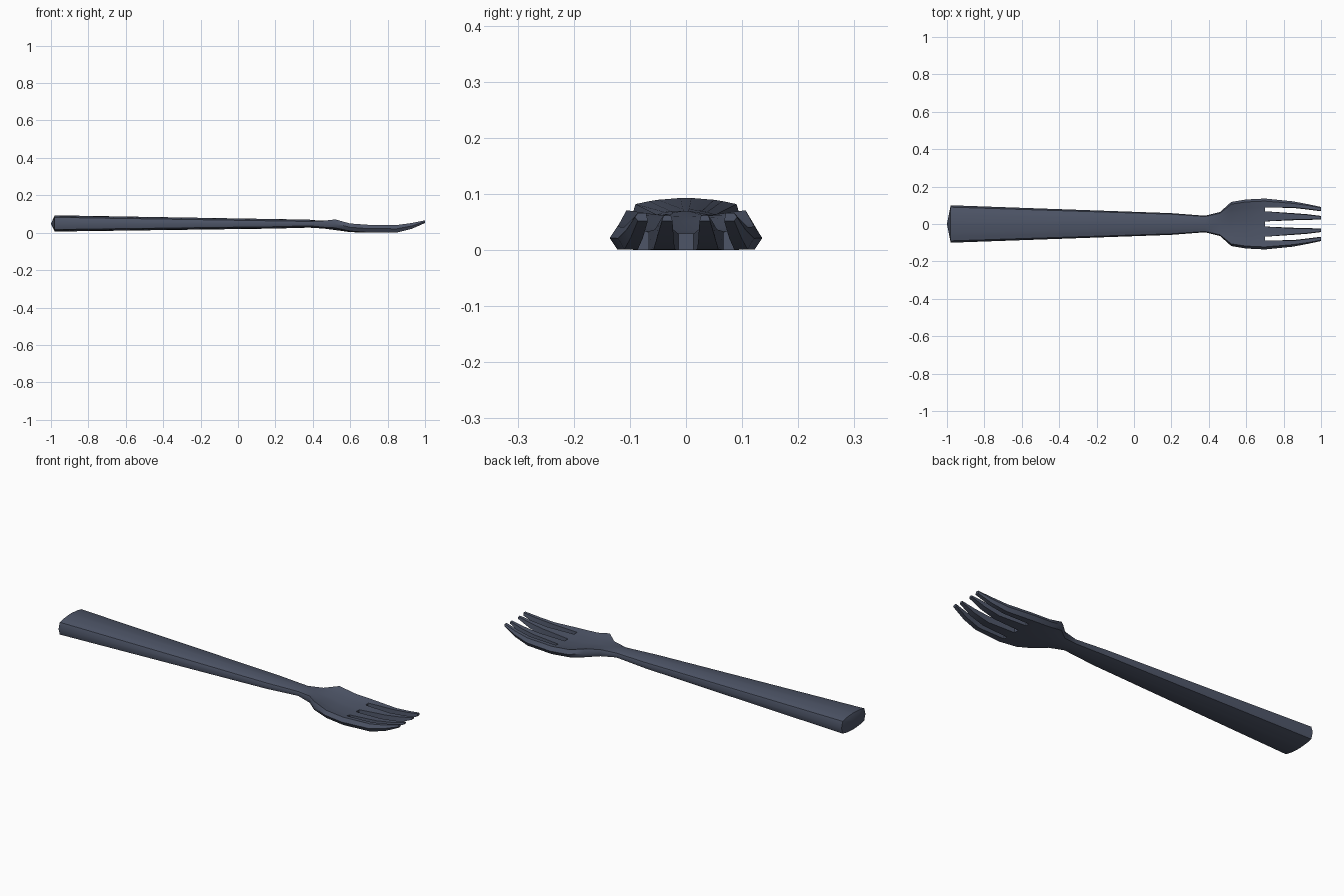
import bpy, bmesh

if "Cube" in bpy.data.objects:
    bpy.data.objects.remove(bpy.data.objects["Cube"])

# Cross-section columns, as fractions of the half width
COLS = [-0.9, -0.65, -0.5, -0.1, 0.1, 0.5, 0.65, 0.9]

# x, half width, top centre, top edge, bottom centre, bottom edge
STATIONS = [
    (-0.98, 0.100, 0.093, 0.082, 0.006, 0.017),
    (0.20, 0.058, 0.073, 0.063, 0.022, 0.032),
    (0.38, 0.044, 0.070, 0.060, 0.027, 0.037),
    (0.46, 0.064, 0.060, 0.064, 0.022, 0.029),
    (0.52, 0.118, 0.051, 0.071, 0.014, 0.026),
    (0.60, 0.131, 0.036, 0.049, 0.003, 0.009),
    (0.70, 0.136, 0.029, 0.042, 0.000, 0.001),
]

# Tine outlines: x, inner pair y range, outer pair y range and side, bottom, top
TINES = [
    (0.85, (0.020, 0.058), (0.086, 0.110, 0.121), 0.001, 0.041),
    (0.93, (0.022, 0.052), (0.077, 0.099, 0.106), 0.021, 0.052),
    (1.00, (0.024, 0.043), (0.068, 0.086, 0.091), 0.052, 0.066),
]

bm = bmesh.new()


def bridge(a, b):
    n = len(a)
    for i in range(n):
        j = (i + 1) % n
        bm.faces.new((a[i], a[j], b[j], b[i]))


def body_ring(x, w, tc, te, bc, be):
    def height(c, e, f):
        return c + (e - c) * (f / 0.9) ** 2
    top = [bm.verts.new((x, f * w, height(tc, te, f))) for f in COLS]
    bot = [bm.verts.new((x, f * w, height(bc, be, f))) for f in COLS]
    mid = (te + be) / 2
    left = bm.verts.new((x, -w, mid))
    right = bm.verts.new((x, w, mid))
    return top, bot, left, right, [left] + top + [right] + bot[::-1]


# Handle and bowl
rings = [body_ring(*s) for s in STATIONS]
for a, b in zip(rings, rings[1:]):
    bridge(a[4], b[4])

# Faceted handle end
tip = bm.verts.new((-1.0, 0, 0.048))
end = rings[0][4]
for i in range(len(end)):
    bm.faces.new((end[i], end[(i + 1) % len(end)], tip))

# Slot walls between the tines
top, bot, left, right, _ = rings[-1]
for i in (1, 3, 5):
    bm.faces.new((top[i], top[i + 1], bot[i + 1], bot[i]))


def tine(start, sections):
    prev = start
    for pts in sections:
        ring = [bm.verts.new(p) for p in pts]
        bridge(prev, ring)
        prev = ring
    bm.faces.new(prev)


# Two inner and two outer tines, mirrored in y
for s, idx, side in ((-1, (3, 2, 0, 1), left), (1, (4, 5, 7, 6), right)):
    i0, i1, o1, o0 = idx
    inner, outer = [], []
    for x, (a, b), (c, d, e), zb, zt in TINES:
        t = 0.003
        inner.append([(x, s * (a + t), zt - 0.004), (x, s * (b - t), zt - 0.004),
                      (x, s * b, zb), (x, s * a, zb)])
        outer.append([(x, s * (c + t), zt), (x, s * d, zt), (x, s * e, (zb + zt) / 2),
                      (x, s * d, zb), (x, s * c, zb)])
    tine([top[i0], top[i1], bot[i1], bot[i0]], inner)
    tine([top[o0], top[o1], side, bot[o1], bot[o0]], outer)

bmesh.ops.recalc_face_normals(bm, faces=bm.faces)
mesh = bpy.data.meshes.new("fork")
bm.to_mesh(mesh)
bm.free()
fork = bpy.data.objects.new("fork", mesh)
bpy.context.collection.objects.link(fork)

# Dark blue-grey metal
mat = bpy.data.materials.new("dark_metal")
mat.diffuse_color = (0.075, 0.09, 0.135, 1)
mat.use_nodes = True
mat.node_tree.nodes["Principled BSDF"].inputs["Base Color"].default_value = mat.diffuse_color
mesh.materials.append(mat)

bpy.context.view_layer.objects.active = fork
fork.select_set(True)
bpy.ops.object.shade_smooth_by_angle(angle=0.7)
